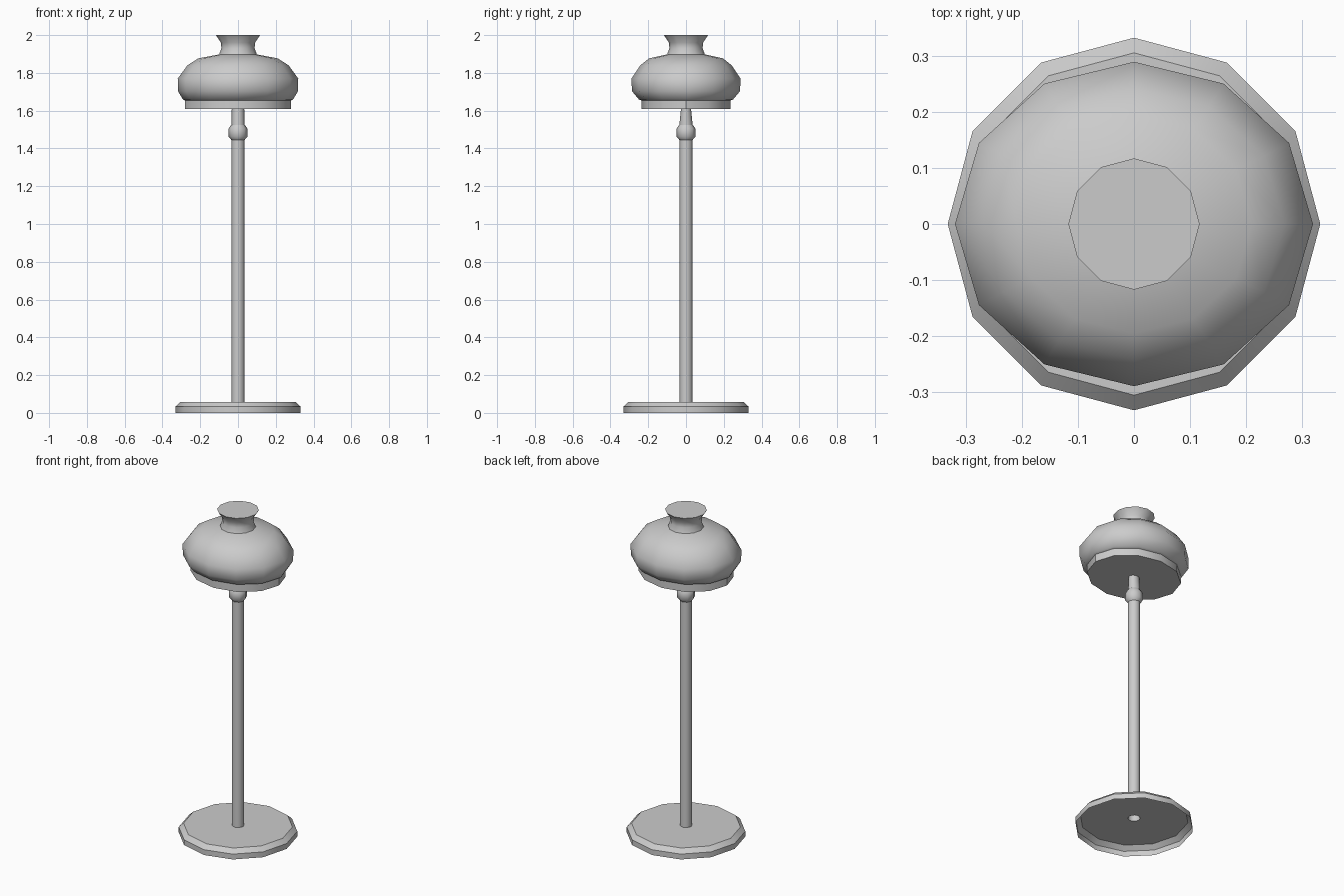
import bpy, bmesh, math

if "Cube" in bpy.data.objects:
    bpy.data.objects.remove(bpy.data.objects["Cube"])

def lathe(name, rings, sides=12, cap_bottom=True, cap_top=True, angle=35):
    """Stack elliptical rings (rx, ry, z) from bottom to top and bridge them."""
    bm = bmesh.new()
    loops = []
    for rx, ry, z in rings:
        loops.append([bm.verts.new((rx * math.cos(2 * math.pi * i / sides),
                                    ry * math.sin(2 * math.pi * i / sides), z))
                      for i in range(sides)])
    for a, b in zip(loops, loops[1:]):
        for i in range(sides):
            j = (i + 1) % sides
            bm.faces.new((a[i], a[j], b[j], b[i]))
    if cap_bottom:
        bm.faces.new(loops[0][::-1])
    if cap_top:
        bm.faces.new(loops[-1])
    mesh = bpy.data.meshes.new(name)
    bm.to_mesh(mesh)
    bm.free()
    obj = bpy.data.objects.new(name, mesh)
    bpy.context.collection.objects.link(obj)
    bpy.ops.object.select_all(action='DESELECT')
    obj.select_set(True)
    bpy.context.view_layer.objects.active = obj
    bpy.ops.object.shade_smooth_by_angle(angle=math.radians(angle))
    return obj

def round_rings(profile):
    return [(r, r, z) for r, z in profile]

# Chamfered foot: a hollow shell, open underneath
lathe("base", round_rings([(0.332, 0.0), (0.332, 0.033),
                           (0.305, 0.058), (0.034, 0.058)]),
      cap_bottom=False, cap_top=False, angle=35)

# Straight tubular pole, open at the foot
lathe("pole", round_rings([(0.035, 0.058), (0.035, 1.46)]), sides=8,
      cap_bottom=False, cap_top=False, angle=50)

# Chamfered joint on the pole
lathe("joint", round_rings([(0.035, 1.445), (0.050, 1.463), (0.050, 1.505),
                            (0.036, 1.525)]), sides=8, angle=50)

# Neck, flattened front to back towards the shade
lathe("neck", [(0.034, 0.036, 1.515), (0.033, 0.026, 1.615)], sides=8, angle=50)

# Rim, bulging shade and flared collar
lathe("rim", [(0.28, 0.236, 1.608), (0.28, 0.236, 1.658)], cap_top=False)
lathe("shade", [(0.28, 0.236, 1.654), (0.292, 0.25, 1.66), (0.318, 0.286, 1.703),
                (0.319, 0.289, 1.77), (0.268, 0.242, 1.84),
                (0.21, 0.195, 1.877), (0.098, 0.1, 1.898)],
      cap_bottom=False, cap_top=False, angle=50)
lathe("collar", round_rings([(0.1, 1.898), (0.088, 1.93), (0.09, 1.96),
                             (0.117, 2.0)]),
      cap_bottom=False, angle=45)
